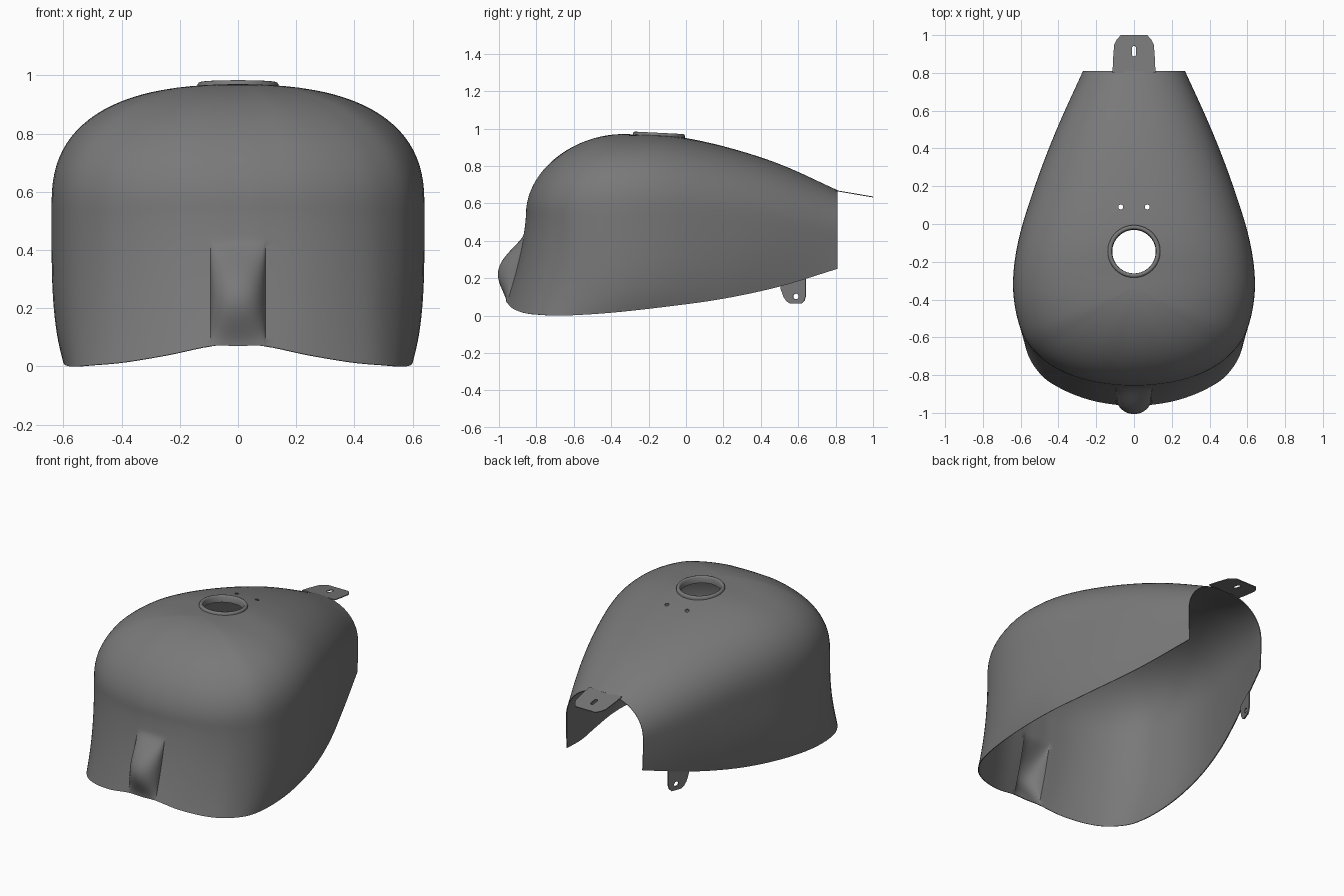
import bpy, bmesh, math
from mathutils import Vector, Matrix

cube = bpy.data.objects.get("Cube")
if cube:
    bpy.data.objects.remove(cube, do_unlink=True)

grey = bpy.data.materials.new("primer_grey")
grey.use_nodes = True
grey.diffuse_color = (0.19, 0.19, 0.19, 1)
bsdf = next(n for n in grey.node_tree.nodes if n.type == 'BSDF_PRINCIPLED')
bsdf.inputs["Base Color"].default_value = grey.diffuse_color


def make_object(name, bm):
    mesh = bpy.data.meshes.new(name)
    bm.to_mesh(mesh)
    bm.free()
    mesh.materials.append(grey)
    obj = bpy.data.objects.new(name, mesh)
    bpy.context.collection.objects.link(obj)
    return obj


def activate(obj):
    bpy.ops.object.select_all(action='DESELECT')
    obj.select_set(True)
    bpy.context.view_layer.objects.active = obj


def finish(obj, angle=35):
    activate(obj)
    for name in [m.name for m in obj.modifiers]:
        bpy.ops.object.modifier_apply(modifier=name)
    bpy.ops.object.shade_smooth_by_angle(angle=math.radians(angle))


# Tank stations from the nose round to the tail:
# rim x, y, z, waist x, y, z, spine y, z, dome squareness, tuck sharpness
stations = [
    (0, -.96, .07, 0, -.855, .55, -.34, .97, 1.9, 1.5),
    (.095, -.957, .07, .095, -.852, .55, -.34, .97, 1.9, 1.5),
    (.24, -.93, .04, .24, -.83, .55, -.34, .97, 1.95, 1.5),
    (.39, -.87, .015, .38, -.78, .55, -.34, .97, 2, 1.7),
    (.5, -.79, .005, .5, -.70, .55, -.34, .97, 2.1, 2),
    (.575, -.65, 0, .595, -.57, .55, -.33, .97, 2.3, 3),
    (.6, -.4, .015, .64, -.35, .55, -.26, .968, 2.5, 4),
    (.57, -.1, .048, .615, -.1, .55, -.07, .96, 2.5, 4),
    (.49, .2, .09, .525, .2, .53, .2, .905, 2.4, 3),
    (.38, .5, .155, .41, .5, .49, .5, .81, 2.3, 2),
    (.265, .81, .25, .27, .81, .44, .81, .67, 2.2, 2),
]


def station(u):
    """Smooth interpolation through the stations."""
    last = len(stations) - 1
    i = min(int(u), last - 1)
    t = u - i
    b, c = stations[i], stations[i + 1]
    if i:
        a = stations[i - 1]
    else:
        a = tuple(-v if k in (0, 3) else v for k, v in enumerate(c))
    d = stations[i + 2] if i + 2 <= last else tuple(2 * q - p for p, q in zip(b, c))
    return [q + t / 2 * (r - p + t * (2 * p - 5 * q + 4 * r - s + t * (3 * (q - r) + s - p)))
            for p, q, r, s in zip(a, b, c, d)]


def nose_bulge(x, z):
    """Depth of the raised steering-head clearance on the nose."""
    s = (z - .07) / .36
    if not 0 < s < 1 or abs(x) > .095:
        return 0
    return .095 * math.sin(math.pi * s) ** 1.3 * math.sqrt(max(0, 1 - (x / .095) ** 2))


def meridian(u, wall_rows=30, dome_rows=24):
    """Points from the rim, up the wall and over to the spine."""
    xb, yb, zb, xw, yw, zw, ys, zs, n, p = station(u)
    rim, waist, spine = Vector((xb, yb, zb)), Vector((xw, yw, zw)), Vector((0, ys, zs))
    points = []
    for r in range(wall_rows):
        t = 1 - r / wall_rows
        co = waist.lerp(rim, t ** p)
        co.z = zw + (zb - zw) * t
        if u <= 1:
            co.y -= nose_bulge(co.x, co.z)
        points.append(co)
    for r in range(dome_rows + 1):
        angle = math.pi / 2 * r / dome_rows
        out = max(0, math.cos(angle)) ** (2 / n) if r < dome_rows else 0
        up = math.sin(angle) ** (2 / n)
        co = spine.lerp(waist, out)
        co.z = zw + (zs - zw) * up
        points.append(co)
    return points


# Tank shell: one half, mirrored and given a sheet-metal thickness
columns = [math.sin(math.pi / 2 * i / 10) for i in range(10)]
columns += [1 + i / 5 for i in range(5 * (len(stations) - 2) + 1)]
bm = bmesh.new()
grid = [[bm.verts.new(co) for co in meridian(u)] for u in columns]
for left, right in zip(grid, grid[1:]):
    for r in range(len(left) - 1):
        bm.faces.new((left[r], right[r], right[r + 1], left[r + 1]))
bmesh.ops.remove_doubles(bm, verts=bm.verts, dist=.0004)
shell = make_object("tank_shell", bm)
mirror = shell.modifiers.new("mirror", 'MIRROR')
mirror.merge_threshold = .0005
solid = shell.modifiers.new("sheet", 'SOLIDIFY')
solid.thickness = .005
solid.offset = -1

# Filler opening and two small drilled holes
bm = bmesh.new()
for x, y, radius, sides in ((0, -.145, .118, 64), (-.07, .09, .013, 16), (.07, .09, .013, 16)):
    bmesh.ops.create_cone(bm, cap_ends=True, segments=sides, radius1=radius, radius2=radius,
                          depth=.4, matrix=Matrix.Translation((x, y, .95)))
cutter = make_object("hole_cutter", bm)
cutter.hide_render = True
cut = shell.modifiers.new("holes", 'BOOLEAN')
cut.operation = 'DIFFERENCE'
cut.solver = 'EXACT'
cut.object = cutter
finish(shell)
bpy.data.objects.remove(cutter, do_unlink=True)

# Filler neck ring, a lathed lip
profile = [(.139, -.012), (.139, .003), (.135, .009), (.129, .011), (.122, .010),
           (.117, .004), (.115, -.03), (.119, -.03), (.119, -.012)]
bm = bmesh.new()
sides = 64
rings = [[bm.verts.new((r * math.cos(a), r * math.sin(a), z)) for r, z in profile]
         for a in (2 * math.pi * i / sides for i in range(sides))]
for i, ring in enumerate(rings):
    following = rings[(i + 1) % sides]
    for k in range(len(profile)):
        j = (k + 1) % len(profile)
        bm.faces.new((ring[k], following[k], following[j], ring[j]))
bmesh.ops.recalc_face_normals(bm, faces=bm.faces)
neck = make_object("filler_neck", bm)
neck.location = (0, -.145, .966)
neck.rotation_euler.x = -.05
finish(neck, 50)


def plate(name, outline, hole, place, thickness):
    """Flat bracket with one hole, placed by a 2D to 3D rule."""
    bm = bmesh.new()
    for loop in (outline, hole):
        verts = [bm.verts.new(place(a, b)) for a, b in loop]
        for i, v in enumerate(verts):
            bm.edges.new((verts[i - 1], v))
    bmesh.ops.triangle_fill(bm, use_beauty=True, edges=bm.edges[:])
    obj = make_object(name, bm)
    mod = obj.modifiers.new("thickness", 'SOLIDIFY')
    mod.thickness = thickness
    mod.offset = 0
    finish(obj, 30)


def slot(a, b, radius, stretch=0, sides=20):
    ring = [2 * math.pi * (i + .5) / sides for i in range(sides)]
    return [(a + radius * math.cos(t), b + radius * math.sin(t) + math.copysign(stretch, math.sin(t)))
            for t in ring]


# Rear mounting tab, sloping down behind the spine
half = [(.113, .8), (.112, .86), (.105, .95), (.092, .975), (.07, 1)]
plate("rear_tab", half + [(-x, y) for x, y in reversed(half)], slot(0, .915, .011, .017),
      lambda x, y: (x, y, .668 - .17 * (y - .8)), .005)

# Side bracket under the right-hand rim, following the wall
side = [(.505, .175), (.508, .14), (.522, .1), (.537, .077), (.557, .064),
        (.618, .064), (.633, .08), (.641, .105), (.641, .2)]
plate("side_bracket", side, slot(.588, .102, .015),
      lambda y, z: (-.345 + .37 * (y - .58), y, z), .008)
